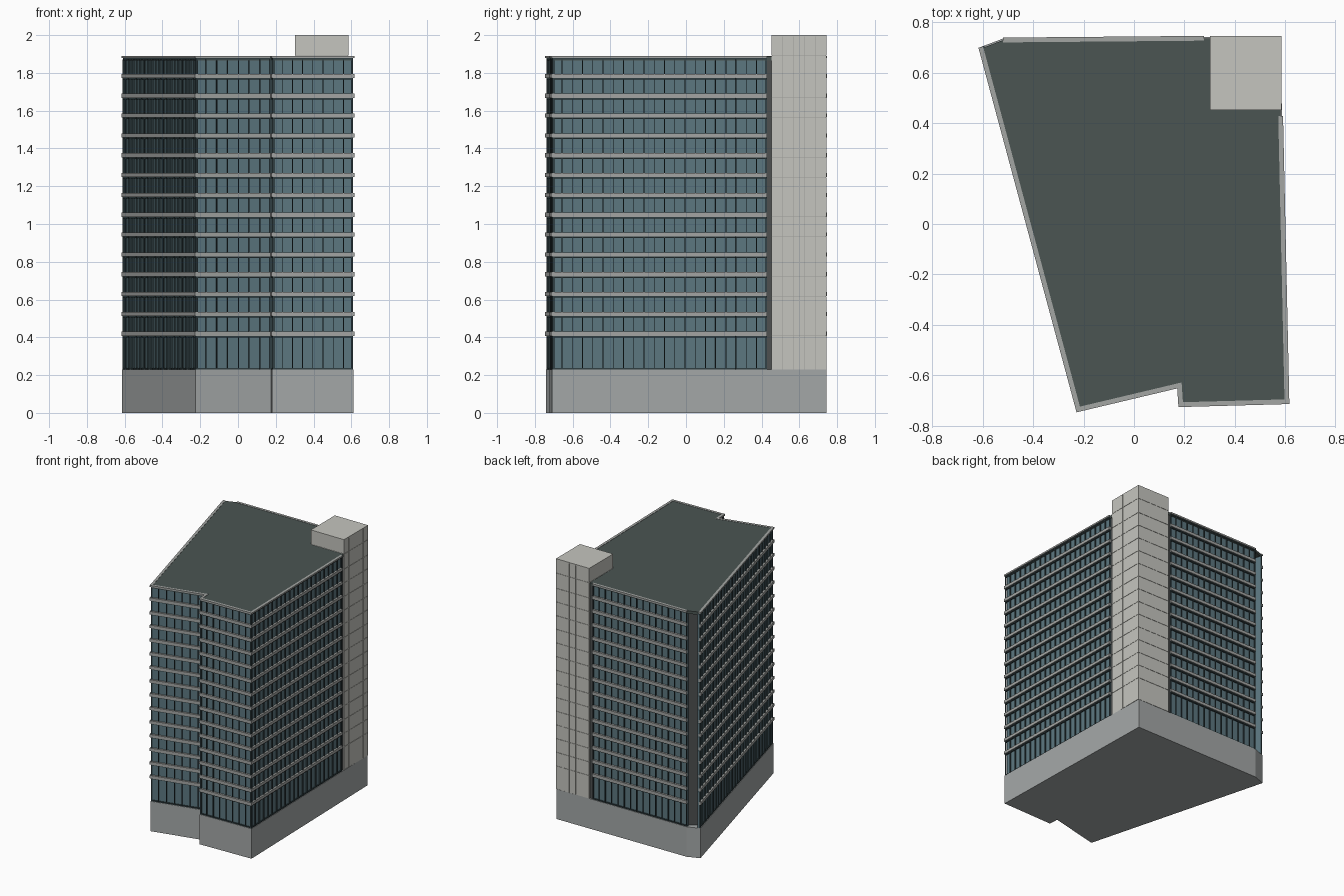
import bpy, bmesh
from mathutils import Vector

if "Cube" in bpy.data.objects:
    bpy.data.objects.remove(bpy.data.objects["Cube"])


def material(name, rgb):
    m = bpy.data.materials.new(name)
    m.diffuse_color = (*rgb, 1)
    m.use_nodes = True
    m.node_tree.nodes["Principled BSDF"].inputs["Base Color"].default_value = m.diffuse_color
    return m


STONE = material("podium_stone", (0.37, 0.39, 0.39))
BAND = material("band_metal", (0.37, 0.38, 0.37))
CORE = material("core_cladding", (0.56, 0.56, 0.52))
JOINT = material("core_joint", (0.36, 0.36, 0.34))
GLASS = material("glass", (0.107, 0.185, 0.216))
FRAME = material("dark_frame", (0.03, 0.05, 0.055))
DARK = material("dark_reveal", (0.075, 0.08, 0.08))
ROOF = material("roof_membrane", (0.07, 0.09, 0.085))


def prism(bm, pts, z0, z1):
    """Extrude a counter-clockwise plan outline from z0 to z1."""
    lo = [bm.verts.new((p[0], p[1], z0)) for p in pts]
    hi = [bm.verts.new((p[0], p[1], z1)) for p in pts]
    bm.faces.new(lo[::-1])
    bm.faces.new(hi)
    for i in range(len(pts)):
        j = (i + 1) % len(pts)
        bm.faces.new((lo[i], lo[j], hi[j], hi[i]))


def build(name, mat, solids):
    bm = bmesh.new()
    for s in solids:
        prism(bm, *s)
    bmesh.ops.recalc_face_normals(bm, faces=bm.faces)
    me = bpy.data.meshes.new(name)
    bm.to_mesh(me)
    bm.free()
    me.materials.append(mat)
    ob = bpy.data.objects.new(name, me)
    bpy.context.collection.objects.link(ob)
    return ob


def rect(x0, y0, x1, y1):
    return [(x0, y0), (x1, y0), (x1, y1), (x0, y1)]


def normal(a, b):
    t = (b - a).normalized()
    return Vector((t.y, -t.x))


def offset(path, d, closed=False):
    """Move a path outward by d with mitred corners."""
    p = [Vector(q) for q in path]
    n, out = len(p), []
    for i in range(n):
        ns = []
        if closed or i > 0:
            ns.append(normal(p[i - 1], p[i]))
        if closed or i < n - 1:
            ns.append(normal(p[i], p[(i + 1) % n]))
        m = sum(ns, Vector((0, 0))).normalized()
        out.append(p[i] + m * d / m.dot(ns[0]))
    return out


def strip(path, d_out, d_in):
    return offset(path, d_out) + offset(path, d_in)[::-1]


# Plan outline, counter-clockwise
A, B, C, D = (-0.225, -0.742), (0.175, -0.647), (0.18, -0.722), (0.612, -0.71)
E, F, G = (0.58, 0.745), (-0.52, 0.735), (-0.613, 0.70)
OUTLINE = [A, B, C, D, E, F, G]
# Curtain wall runs: long main run and the back run, both stopping at the core
RUNS = [[G, A, B, C, D, (0.587, 0.428)], [(0.278, 0.742), F]]
BASE, TOP, STEP, FLOORS = 0.23, 1.89, 0.105, 15

# Podium, inner mass (with recessed corner) and roof
build("podium", STONE, [(OUTLINE, 0, BASE)])
inner = offset([(-0.60, 0.65), A, B, C, D, E, (-0.50, 0.736)], -0.018)
build("inner_mass", DARK, [(inner, BASE, 1.87)])
build("roof", ROOF, [(offset(OUTLINE, -0.006, True), 1.866, TOP - 0.002)])

# Glass sheets
build("glass_walls", GLASS, [(strip(r, -0.011, -0.02), BASE, 1.875) for r in RUNS])

# Floor bands and the dark rails beneath them
bands, rails = [], []
for r in RUNS:
    rails.append((strip(r, -0.004, -0.015), BASE, BASE + 0.008))
    for k in range(FLOORS):
        z = 0.408 + k * STEP
        top = z + 0.022 if k < FLOORS - 1 else TOP
        bands.append((strip(r, 0.004, -0.015), z, top))
        rails.append((strip(r, -0.003, -0.015), z - 0.008, z))
build("floor_bands", BAND, bands)
build("window_rails", FRAME, rails)

# Vertical mullion fins
fins = []
for r in RUNS:
    for a, b in zip(r, r[1:]):
        a, b = Vector(a), Vector(b)
        n, t = normal(a, b), (b - a).normalized() * 0.002
        count = max(1, round((b - a).length / 0.055))
        for i in range(count + 1):
            f = 0.004 / (b - a).length
            c = a.lerp(b, min(max(i / count, f), 1 - f))
            o, q = c - n * 0.002, c - n * 0.014
            fins.append(([o - t, o + t, q + t, q - t], BASE, 1.87))
build("mullions", FRAME, fins)

# Dark reveals where the glass meets the core
build("core_reveals", DARK, [
    (rect(0.50, 0.426, 0.576, 0.46), BASE, 1.887),
    (rect(0.276, 0.65, 0.31, 0.732), BASE, 1.887)])

# Stair core with thin cladding panels on its two outer faces
x0, x1, y0, y1 = 0.302, 0.584, 0.453, 0.745
build("core_shaft", JOINT, [(rect(x0 + .003, y0 + .003, x1 - .003, y1 - .003), BASE, 1.995)])
build("core_cap", CORE, [(rect(x0, y0, x1, y1), 1.992, 2.0)])
levels = [BASE] + [0.408 + k * STEP for k in range(FLOORS - 1)] + [TOP, 1.993]
g, cols, panels = 0.001, 5, []
for z0, z1 in zip(levels, levels[1:]):
    za, zb = z0 + g, z1 - g
    for i in range(cols):
        ya, yb = (y0 + (y1 - y0) * (i + s) / cols for s in (0, 1))
        xa, xb = (x0 + (x1 - x0) * (i + s) / cols for s in (0, 1))
        panels.append((rect(x1 - .005, ya + g, x1, yb - g), za, zb))
        panels.append((rect(xa + g, y1 - .005, xb - g, y1), za, zb))
    # Plain returns on the two inner faces
    panels.append((rect(x0, y0, x1, y0 + .005), za, zb))
    panels.append((rect(x0, y0, x0 + .005, y1), za, zb))
build("core_panels", CORE, panels)
